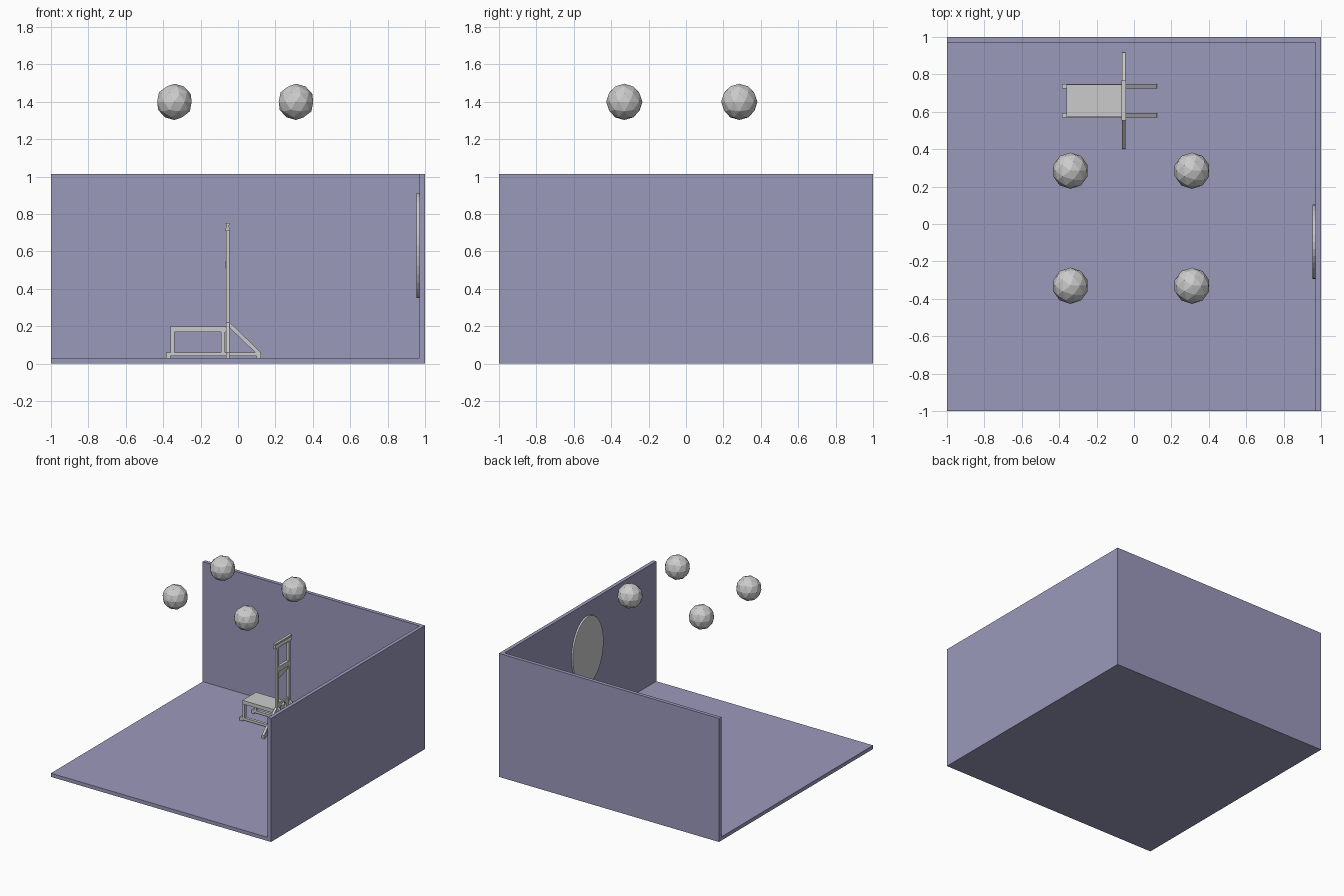
import bpy, bmesh, math
from mathutils import Vector

if "Cube" in bpy.data.objects:
    bpy.data.objects.remove(bpy.data.objects["Cube"])


def mesh_object(name, verts, faces):
    me = bpy.data.meshes.new(name)
    bm = bmesh.new()
    vs = [bm.verts.new(v) for v in verts]
    for f in faces:
        bm.faces.new([vs[i] for i in f])
    bmesh.ops.recalc_face_normals(bm, faces=bm.faces)
    bm.to_mesh(me)
    bm.free()
    ob = bpy.data.objects.new(name, me)
    bpy.context.collection.objects.link(ob)
    return ob


def prism(name, profile, axis, lo, hi):
    """Extrude a 2D profile along axis: 'x' uses (y, z), 'y' uses (x, z)."""
    def place(p, d):
        return (d, p[0], p[1]) if axis == 'x' else (p[0], d, p[1])
    n = len(profile)
    verts = [place(p, d) for d in (lo, hi) for p in profile]
    faces = [list(range(n)), list(range(n, 2 * n))]
    faces += [[i, (i + 1) % n, n + (i + 1) % n, n + i] for i in range(n)]
    return mesh_object(name, verts, faces)


def box(name, x0, x1, y0, y1, z0, z1):
    return prism(name, [(x0, z0), (x1, z0), (x1, z1), (x0, z1)], 'y', y0, y1)


# Room: floor with a back wall and a right wall, one closed shell
t, h, e = 0.03, 1.015, 0.97
room = mesh_object("room", [
    (-1, -1, 0), (1, -1, 0), (1, 1, 0), (-1, 1, 0),
    (-1, -1, t), (e, -1, t), (e, e, t), (-1, e, t),
    (e, -1, h), (1, -1, h), (1, 1, h), (-1, 1, h), (-1, e, h), (e, e, h)],
    [(0, 1, 2, 3), (4, 5, 6, 7), (0, 1, 9, 8, 5, 4), (1, 2, 10, 9),
     (2, 3, 11, 10), (3, 0, 4, 7, 12, 11), (5, 8, 13, 6), (6, 13, 12, 7),
     (8, 9, 10, 13), (10, 11, 12, 13)])
mat = bpy.data.materials.new("lavender")
mat.diffuse_color = (0.33, 0.32, 0.5, 1)
mat.use_nodes = True
mat.node_tree.nodes["Principled BSDF"].inputs["Base Color"].default_value = mat.diffuse_color
room.data.materials.append(mat)

# Four faceted floating spheres
for x in (-0.34, 0.31):
    for y in (-0.33, 0.285):
        bpy.ops.mesh.primitive_ico_sphere_add(subdivisions=2, radius=0.097,
                                              location=(x, y, 1.4))
        bpy.context.object.name = "hanging_sphere"

# Oval wall mirror with a rounded rim
bpy.ops.mesh.primitive_cylinder_add(vertices=32, radius=1, depth=0.017,
                                    location=(0.9625, -0.095, 0.632),
                                    rotation=(0, math.pi / 2, 0))
mirror = bpy.context.object
mirror.name = "wall_mirror"
mirror.scale = (0.281, 0.2, 1)
bpy.ops.object.transform_apply(location=False, rotation=False, scale=True)
bev = mirror.modifiers.new("rim", 'BEVEL')
bev.width, bev.segments = 0.005, 2

# Wooden frame: two side assemblies
X0, X1 = -0.065, -0.045
SIDES = ((0.57, 0.594), (0.724, 0.748))
for y0, y1 in SIDES:
    box("base_rail", -0.385, 0.123, y0, y1, 0.04, 0.06)
    for x0, x1 in ((-0.385, -0.36), (0.098, 0.123)):
        box("rail_foot", x0, x1, y0, y1, 0.03, 0.04)
    for x in (-0.36, -0.09):
        box("bench_leg", x, x + 0.02, y0, y1, 0.06, 0.17)
    box("upright_post", X0, X1, y0, y1, 0.04, 0.715)
    prism("rear_brace", [(X1, 0.222), (X1, 0.192), (0.092, 0.06), (0.123, 0.06)],
          'y', y0, y1)

# Cross rail with feet and slanted side braces
box("cross_rail", X0, X1, 0.4, 0.914, 0.04, 0.06)
C = 0.659
for s in (-1, 1):
    a, b = sorted((C + s * 0.257, C + s * 0.232))
    box("cross_foot", X0, X1, a, b, 0.03, 0.04)
    prism("side_brace", [(C + s * 0.088, 0.222), (C + s * 0.088, 0.192),
                         (C + s * 0.226, 0.06), (C + s * 0.257, 0.06)], 'x', X0, X1)

# Bench board
box("bench_top", -0.36, -0.065, 0.572, 0.746, 0.17, 0.2)

# Top beam with a pinched section
prism("top_beam", [(-0.066, 0.71), (-0.044, 0.71), (-0.044, 0.722), (-0.049, 0.735),
                   (-0.044, 0.752), (-0.066, 0.752), (-0.061, 0.735), (-0.066, 0.722)],
      'y', 0.553, 0.767)

# Weight bar and slanted blade between the posts
box("blade_weight", -0.068, -0.045, 0.59, 0.728, 0.51, 0.55)
prism("blade", [(0.594, 0.51), (0.594, 0.445), (0.724, 0.485), (0.724, 0.51)],
      'x', -0.058, -0.052)

# Neck board: two plates around a round opening
arc = [(C + 0.035 * math.cos(math.pi * i / 8), 0.035 * math.sin(math.pi * i / 8))
       for i in range(9)]
prism("neck_board_lower", [(0.594, 0.15), (0.724, 0.15), (0.724, 0.2)]
      + [(y, 0.2 - z) for y, z in arc] + [(0.594, 0.2)], 'x', -0.062, -0.048)
prism("neck_board_upper", [(0.594, 0.25), (0.724, 0.25), (0.724, 0.2)]
      + [(y, 0.2 + z) for y, z in arc] + [(0.594, 0.2)], 'x', -0.062, -0.048)
